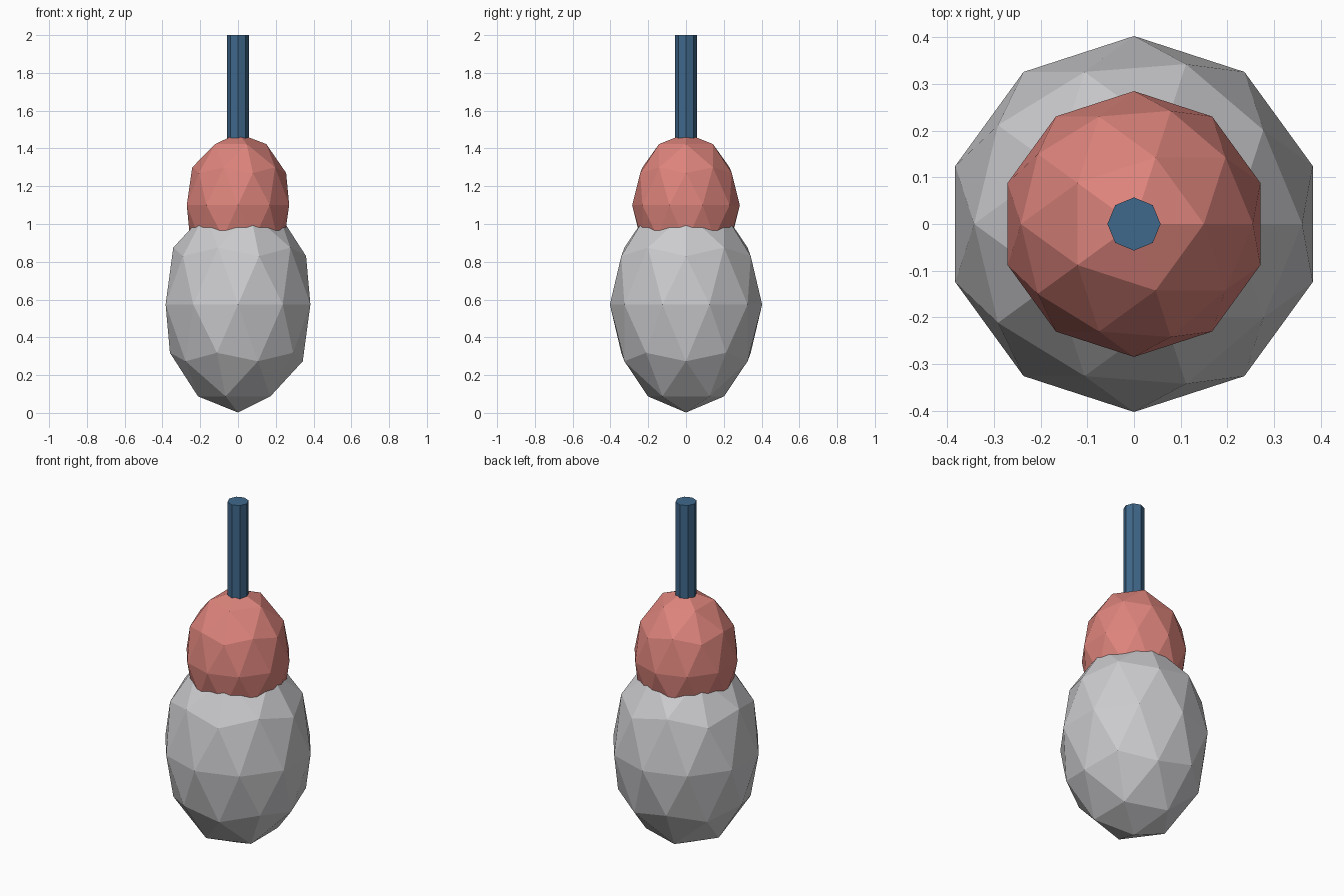
import bpy

if "Cube" in bpy.data.objects:
    bpy.data.objects.remove(bpy.data.objects["Cube"])


def material(name, rgb):
    m = bpy.data.materials.new(name)
    m.diffuse_color = (*rgb, 1.0)
    m.use_nodes = True
    m.node_tree.nodes["Principled BSDF"].inputs["Base Color"].default_value = m.diffuse_color
    return m


def finish(name, mat):
    ob = bpy.context.object
    ob.name = name
    ob.data.materials.append(mat)
    bpy.ops.object.transform_apply(location=False, rotation=False, scale=True)
    bpy.ops.object.shade_flat()


def egg(name, z, radius, half_height, mat):
    """Low-poly icosphere stretched along z."""
    bpy.ops.mesh.primitive_ico_sphere_add(subdivisions=2, radius=1, location=(0, 0, z))
    bpy.context.object.scale = (radius, radius, half_height)
    finish(name, mat)


grey = material("light grey", (0.60, 0.60, 0.62))
red = material("coral red", (0.72, 0.23, 0.20))
blue = material("steel blue", (0.05, 0.14, 0.26))

# Large lower body and smaller upper bulb
egg("lower_body", 0.574, 0.403, 0.572, grey)
egg("upper_bulb", 1.10, 0.285, 0.38, red)

# Eight-sided stem, sunk into the bulb
top, bottom = 2.0, 1.38
bpy.ops.mesh.primitive_cylinder_add(vertices=8, radius=0.057, depth=top - bottom,
                                    location=(0, 0, (top + bottom) / 2))
finish("stem", blue)
